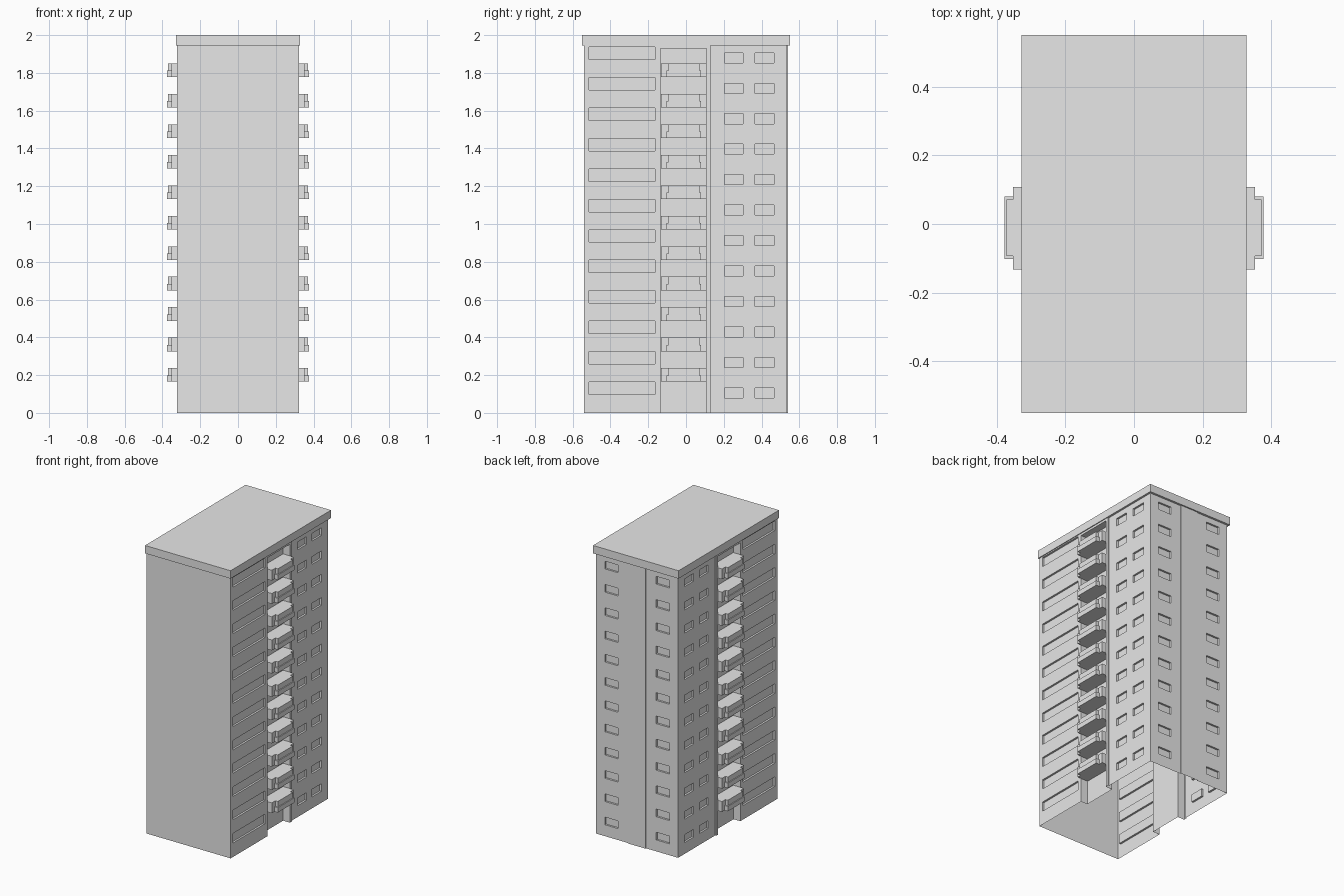
import bpy
import bmesh
from mathutils import Vector

cube = bpy.data.objects.get("Cube")
if cube:
    bpy.data.objects.remove(cube, do_unlink=True)

concrete = bpy.data.materials.new("concrete_grey")
concrete.use_nodes = True
GREY = (0.8, 0.8, 0.8, 1)
concrete.diffuse_color = GREY
concrete.node_tree.nodes["Principled BSDF"].inputs["Base Color"].default_value = GREY

WALL_TOP = 1.945
PITCH = 0.1613
FLOORS = 12
REVEAL = 0.013


def finish(name, bm, mirrored):
    bmesh.ops.remove_doubles(bm, verts=bm.verts, dist=0.0001)
    mesh = bpy.data.meshes.new(name)
    bm.to_mesh(mesh)
    bm.free()
    mesh.materials.append(concrete)
    obj = bpy.data.objects.new(name, mesh)
    bpy.context.collection.objects.link(obj)
    if mirrored:
        obj.modifiers.new("other_side", "MIRROR").use_axis[0] = True
    return obj


def add_quad(bm, *points):
    bm.faces.new([bm.verts.new(p) for p in points])


def add_wall(bm, start, end, top=WALL_TOP, columns=(), sill=0, height=0):
    """Wall skin from start to end, outside on the right, with recessed windows."""
    a, b = Vector((*start, 0)), Vector((*end, 0))
    along = (b - a).normalized()
    inward = Vector((-along.y, along.x, 0)) * REVEAL
    cuts = [0] + [c for col in columns for c in col] + [(b - a).length]
    levels = [0, top]
    if columns:
        levels[1:1] = [sill + i * PITCH + h for i in range(FLOORS) for h in (0, height)]
    for i in range(len(cuts) - 1):
        for j in range(len(levels) - 1):
            corners = [a + along * cuts[u] + Vector((0, 0, levels[v]))
                       for u, v in ((i, j), (i + 1, j), (i + 1, j + 1), (i, j + 1))]
            if i % 2 and j % 2:
                # Window: pane set back, with four reveals
                pane = [c + inward for c in corners]
                add_quad(bm, *pane)
                for k in range(4):
                    n = (k + 1) % 4
                    add_quad(bm, corners[k], corners[n], pane[n], pane[k])
            else:
                add_quad(bm, *corners)


def add_box(bm, low, high):
    low, high = Vector(low), Vector(high)
    geo = bmesh.ops.create_cube(bm, size=1)
    for v in geo["verts"]:
        v.co = (low + high) / 2 + v.co * (high - low)


# Plain front wall
bm = bmesh.new()
add_wall(bm, (0, -0.54), (0.322, -0.54))
finish("front_wall", bm, True)

# Front half of each side, with long strip windows
bm = bmesh.new()
add_wall(bm, (0.322, -0.54), (0.322, -0.135),
         columns=[(0.027, 0.376)], sill=0.097, height=0.066)
finish("strip_window_wall", bm, True)

# Full-height balcony recess, with its edge pier and lintel
bm = bmesh.new()
path = [(0.322, -0.135), (0.27, -0.135), (0.27, 0.108), (0.322, 0.108),
        (0.322, 0.13), (0.314, 0.13)]
for start, end in zip(path, path[1:]):
    add_wall(bm, start, end)
finish("balcony_recess", bm, True)

bm = bmesh.new()
add_box(bm, (0.27, -0.135, 1.93), (0.322, 0.108, WALL_TOP))
finish("recess_lintel", bm, True)

# Rear half of each side, with two columns of small windows
bm = bmesh.new()
add_wall(bm, (0.314, 0.13), (0.314, 0.535),
         columns=[(0.075, 0.172), (0.235, 0.335)], sill=0.079, height=0.053)
finish("small_window_wall", bm, True)

# Back wall with one window column per side and a raised central strip
bm = bmesh.new()
add_wall(bm, (0.314, 0.535), (0.067, 0.535),
         columns=[(0.067, 0.168)], sill=0.079, height=0.053)
add_wall(bm, (0.067, 0.535), (0.067, 0.541))
add_wall(bm, (0.067, 0.541), (0, 0.541))
finish("back_wall", bm, True)

# Balconies: wide slab block with a stepped front bay
bm = bmesh.new()
for i in range(FLOORS - 1):
    z = 0.165 + i * PITCH
    add_box(bm, (0.27, -0.132, z), (0.352, 0.108, z + 0.072))
    add_box(bm, (0.34, -0.102, z), (0.377, 0.08, z + 0.034))
    add_box(bm, (0.34, -0.093, z + 0.034), (0.371, 0.071, z + 0.072))
finish("balconies", bm, True)

# Overhanging roof slab
bm = bmesh.new()
add_box(bm, (-0.328, -0.55, WALL_TOP), (0.328, 0.55, 2))
finish("roof_slab", bm, False)
